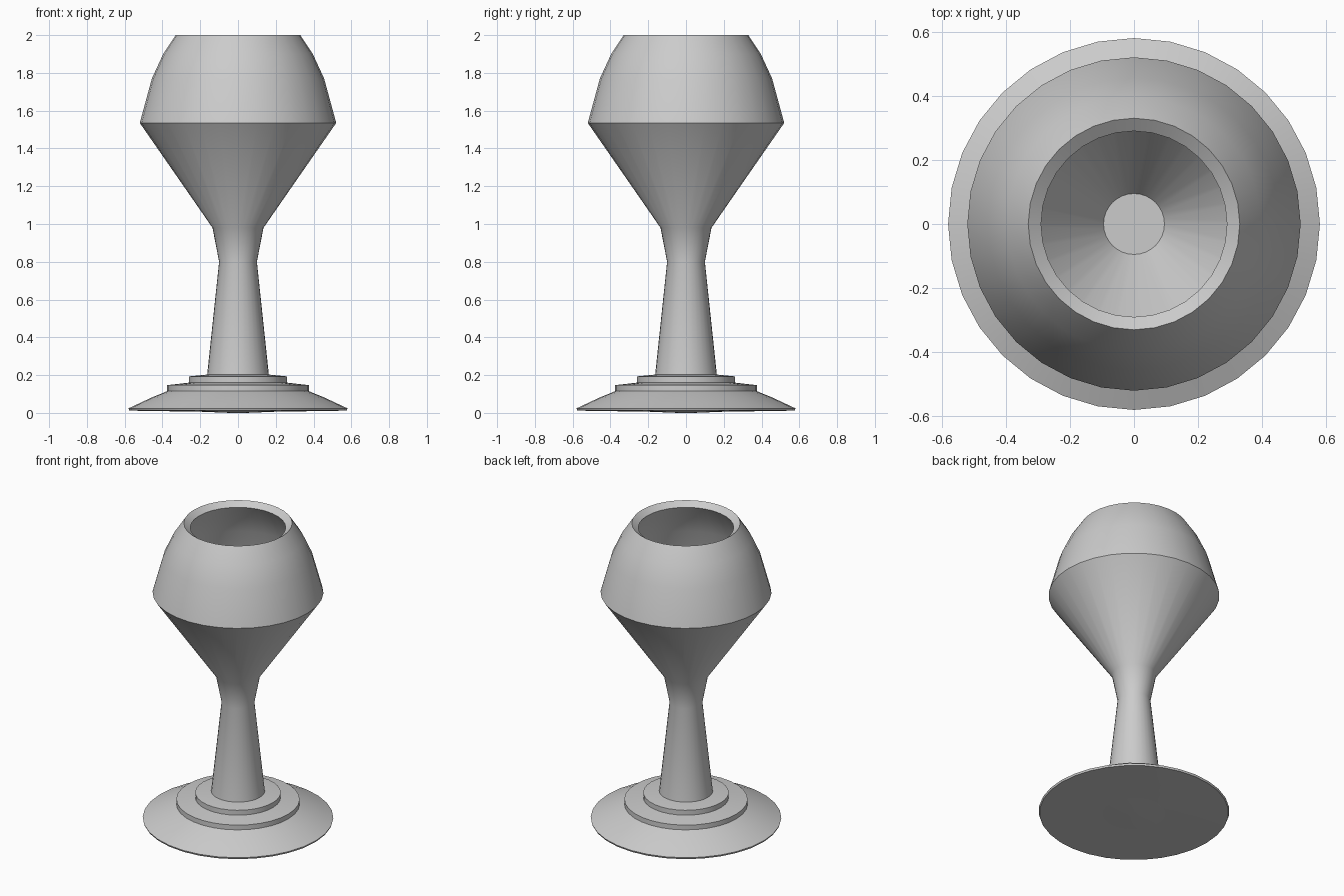
import bpy
import bmesh
import math

cube = bpy.data.objects.get("Cube")
if cube:
    bpy.data.objects.remove(cube, do_unlink=True)

grey = bpy.data.materials.new("plain grey")
grey.use_nodes = True
colour = (0.6, 0.6, 0.6, 1)
grey.diffuse_color = colour
grey.node_tree.nodes["Principled BSDF"].inputs["Base Color"].default_value = colour


def lathe(name, profile, sides=32):
    """Spin a (radius, height) profile around z; radius 0 closes the ends."""
    bm = bmesh.new()
    verts = [bm.verts.new((r, 0, z)) for r, z in profile]
    edges = [bm.edges.new(pair) for pair in zip(verts, verts[1:])]
    bmesh.ops.spin(bm, geom=verts + edges, cent=(0, 0, 0), axis=(0, 0, 1),
                   angle=math.tau, steps=sides, use_duplicate=False)
    bmesh.ops.remove_doubles(bm, verts=bm.verts, dist=0.0005)
    bmesh.ops.recalc_face_normals(bm, faces=bm.faces)
    mesh = bpy.data.meshes.new(name)
    bm.to_mesh(mesh)
    bm.free()
    mesh.materials.append(grey)
    obj = bpy.data.objects.new(name, mesh)
    bpy.context.collection.objects.link(obj)
    bpy.ops.object.select_all(action="DESELECT")
    obj.select_set(True)
    bpy.context.view_layer.objects.active = obj
    bpy.ops.object.shade_smooth_by_angle(angle=math.radians(30))
    return obj


# Stepped foot with a very slightly domed underside
lathe("foot", [
    (0, 0.005), (0.19, 0.006), (0.575, 0.012), (0.58, 0.024),
    (0.52, 0.052), (0.456, 0.082), (0.375, 0.115),
    (0.375, 0.147), (0.26, 0.16), (0.26, 0.193), (0.16, 0.203), (0, 0.203),
])

# Small pad under the foot
lathe("foot_pad", [(0, 0), (0.04, 0), (0.19, 0.006), (0, 0.006)])

# Flared stem, cone and curved bowl, with the hollow inside
lathe("stem_and_bowl", [
    (0, 0.19), (0.165, 0.19), (0.163, 0.205), (0.1, 0.8), (0.135, 0.98),
    (0.52, 1.535), (0.456, 1.77), (0.396, 1.9), (0.33, 2.0),
    (0.29, 1.97), (0.352, 1.875), (0.408, 1.755), (0.462, 1.54),
    (0.095, 1.01), (0, 1.01),
])
